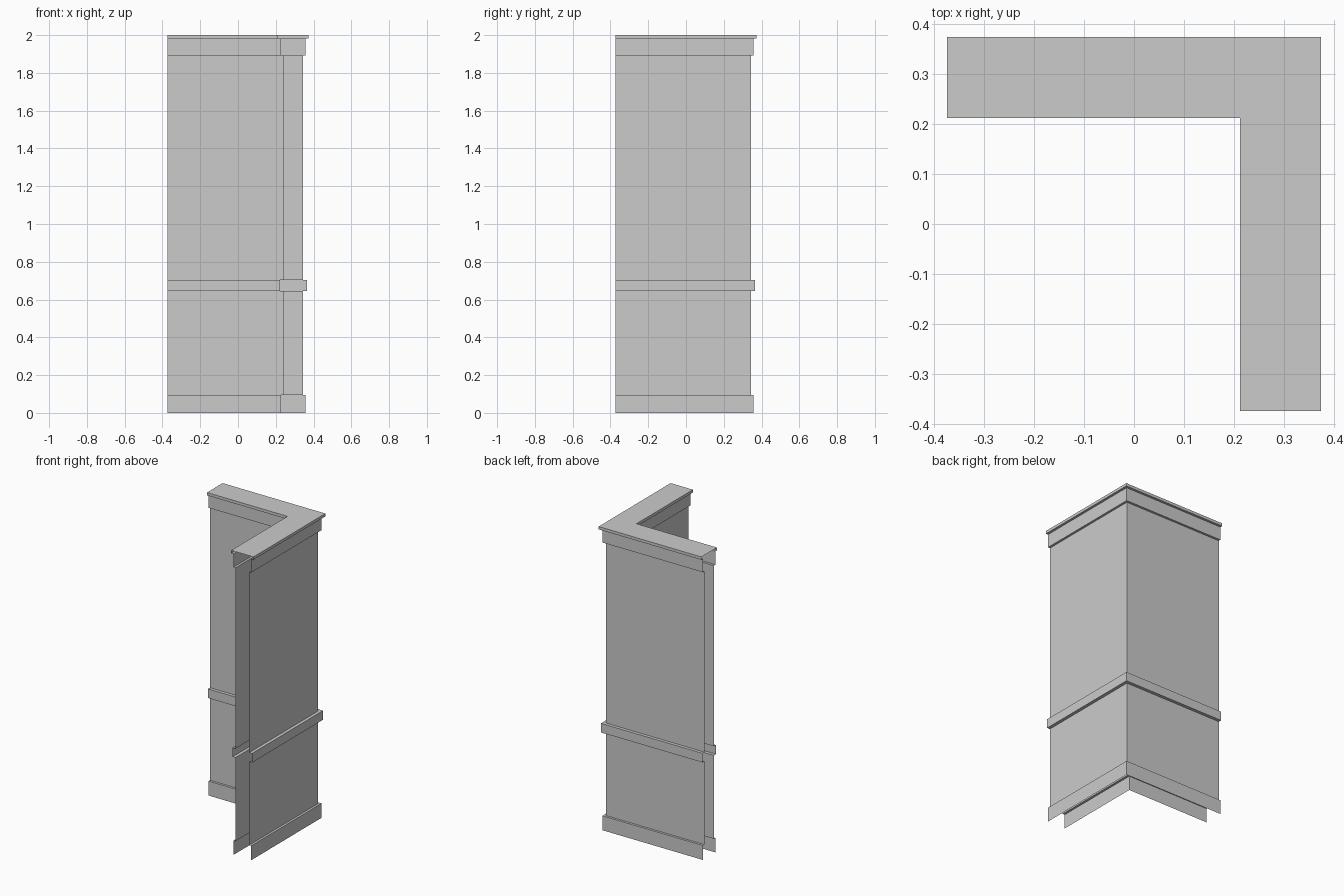
import bpy

if "Cube" in bpy.data.objects:
    bpy.data.objects.remove(bpy.data.objects["Cube"])

C = 0.293      # centre line of both legs of the L
END = -0.374   # open ends of the legs
WALL, TRIM, RAIL, CAP = 0.05, 0.065, 0.071, 0.081   # half thicknesses


def sweep(name, profile):
    """Sweep a half profile of (offset, z) along the L, on both sides."""
    verts, faces = [], []
    n = len(profile)
    for side in (1, -1):
        base = len(verts)
        for k in range(3):
            for d, z in profile:
                o = C + side * d
                verts.append([(END, o, z), (o, o, z), (o, END, z)][k])
        for k in range(2):
            for j in range(n - 1):
                a = base + k * n + j
                f = (a, a + 1, a + n + 1, a + n)
                faces.append(f if side > 0 else f[::-1])
    mesh = bpy.data.meshes.new(name)
    mesh.from_pydata(verts, [], faces)
    mesh.update()
    obj = bpy.data.objects.new(name, mesh)
    bpy.context.collection.objects.link(obj)
    return obj


# Hollow skirting with top ledge, open underneath
sweep("baseboard", [(TRIM, 0), (TRIM, 0.095), (WALL, 0.095)])

# Plain wall faces below and above the rail
sweep("lower_wall", [(WALL, 0.095), (WALL, 0.644)])
sweep("upper_wall", [(WALL, 0.704), (WALL, 1.893)])

# Projecting rail
sweep("chair_rail", [(WALL, 0.644), (RAIL, 0.644), (RAIL, 0.704), (WALL, 0.704)])

# Frieze board under the cap
sweep("top_trim", [(WALL, 1.893), (TRIM, 1.893), (TRIM, 1.981)])

# Cap with overhang and flat top meeting at the centre line
sweep("cap", [(TRIM, 1.981), (CAP, 1.981), (CAP, 2.0), (0, 2.0)])
